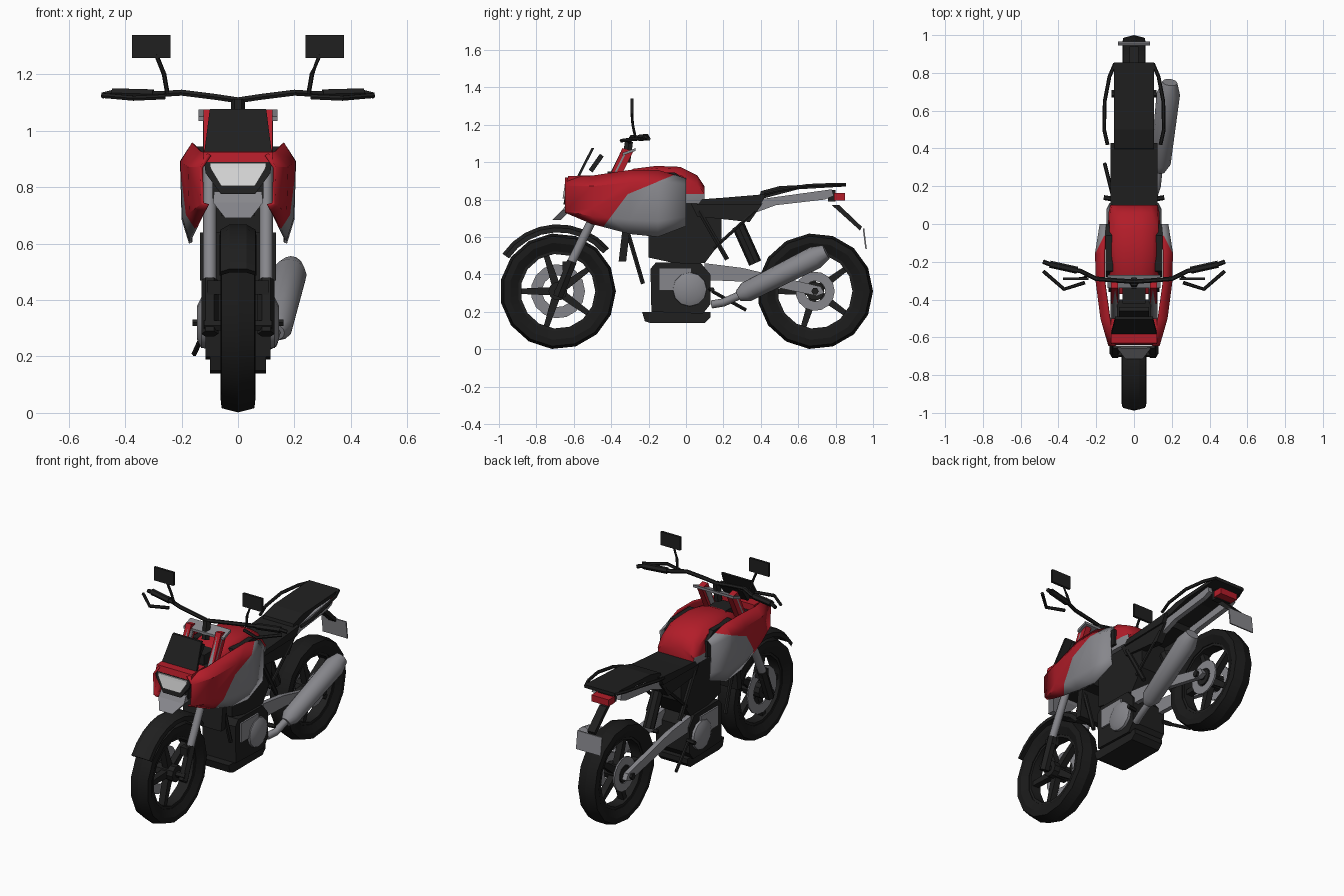
import bpy, bmesh, math
from mathutils import Vector

if "Cube" in bpy.data.objects:
    bpy.data.objects.remove(bpy.data.objects["Cube"])


def material(name, rgb):
    m = bpy.data.materials.new(name)
    m.use_nodes = True
    m.diffuse_color = (*rgb, 1)
    m.node_tree.nodes["Principled BSDF"].inputs["Base Color"].default_value = (*rgb, 1)
    return m


BLACK = material("black plastic", (0.014, 0.014, 0.014))
RUBBER = material("tyre rubber", (0.01, 0.01, 0.01))
RED = material("red paint", (0.45, 0.012, 0.022))
GREY = material("grey metal", (0.24, 0.24, 0.26))
WHITE = material("headlight lens", (0.7, 0.7, 0.7))


def finish(name, bm, *mats, smooth=0):
    bmesh.ops.recalc_face_normals(bm, faces=bm.faces)
    me = bpy.data.meshes.new(name)
    bm.to_mesh(me)
    bm.free()
    for m in mats:
        me.materials.append(m)
    ob = bpy.data.objects.new(name, me)
    bpy.context.collection.objects.link(ob)
    if smooth:
        bpy.ops.object.select_all(action='DESELECT')
        ob.select_set(True)
        bpy.context.view_layer.objects.active = ob
        bpy.ops.object.shade_smooth_by_angle(angle=math.radians(smooth))
    return ob


def loft(rings, closed=True, loop=False, caps=True):
    """Bridge rings of points into a surface."""
    bm = bmesh.new()
    vs = [[bm.verts.new(p) for p in r] for r in rings]
    n = len(vs[0])
    for a, b in zip(vs, vs[1:] + (vs[:1] if loop else [])):
        for i in range(n if closed else n - 1):
            j = (i + 1) % n
            bm.faces.new((a[i], a[j], b[j], b[i]))
    if closed and caps and not loop:
        bm.faces.new(vs[0])
        bm.faces.new(vs[-1])
    return bm


def prism(name, pts, x0, x1, mat):
    """Side profile of (y, z) points extruded across x."""
    return finish(name, loft([[(x, y, z) for y, z in pts] for x in (x0, x1)]), mat)


def box(name, x, y, z, mat):
    return prism(name, [(y[0], z[0]), (y[1], z[0]), (y[1], z[1]), (y[0], z[1])], *x, mat)


def tube(name, pts, r, mat, n=6, smooth=0):
    """Tube along a path; r is one radius or one per point."""
    pts = [Vector(p) for p in pts]
    rs = r if isinstance(r, (list, tuple)) else [r] * len(pts)
    rings = []
    for i, p in enumerate(pts):
        d = (pts[min(i + 1, len(pts) - 1)] - pts[max(i - 1, 0)]).normalized()
        u = d.cross((0, 0, 1) if abs(d.z) < 0.95 else (0, 1, 0)).normalized()
        v = d.cross(u)
        angles = [math.tau * k / n for k in range(n)]
        rings.append([p + (u * math.cos(a) + v * math.sin(a)) * rs[i] for a in angles])
    return finish(name, loft(rings), mat, smooth=smooth)


def revolve(name, prof, cy, cz, mat, n=15, arc=None):
    """Closed (radius, x) profile turned about a wheel axle."""
    a0, a1 = arc or (0, 360)
    steps = n + 1 if arc else n
    angs = [math.radians(a0 + (a1 - a0) * k / n) for k in range(steps)]
    rings = [[(x, cy + r * math.cos(a), cz + r * math.sin(a)) for r, x in prof] for a in angs]
    return finish(name, loft(rings, loop=not arc), mat, smooth=25)


def ring(r0, r1, x0, x1):
    return [(r0, x0), (r1, x0), (r1, x1), (r0, x1)]


FY, RY, AZ = -0.685, 0.69, 0.31
SIDES = (("left", 1), ("right", -1))

# wheels
for end, cy in (("front", FY), ("rear", RY)):
    tyre = [(0.215, -0.04), (0.26, -0.062), (0.295, -0.058), (0.31, 0),
            (0.295, 0.058), (0.26, 0.062), (0.215, 0.04)]
    revolve(end + "_tyre", tyre, cy, AZ, RUBBER)
    revolve(end + "_rim", ring(0.2, 0.222, -0.035, 0.035), cy, AZ, BLACK)
    tube(end + "_hub", [(-0.06, cy, AZ), (0.06, cy, AZ)], 0.05, BLACK, 10)
    tube(end + "_axle", [(-0.12, cy, AZ), (0.12, cy, AZ)], 0.02, BLACK)
    for k in range(5):
        a = math.radians(90 + 72 * k + 18)
        c, s = math.cos(a), math.sin(a)
        prism(f"{end}_spoke_{k + 1}", [(cy + c * r - s * w, AZ + s * r + c * w) for r, w in
              ((0.03, -0.022), (0.21, -0.014), (0.21, 0.014), (0.03, 0.022))], -0.02, 0.02, BLACK)
revolve("front_brake_disc", ring(0.085, 0.145, -0.048, -0.04), FY, AZ, GREY)
revolve("rear_brake_disc", ring(0.055, 0.105, 0.045, 0.055), RY, AZ, GREY)
revolve("rear_sprocket", ring(0.055, 0.105, -0.06, -0.05), RY, AZ, GREY)

# front mudguard and fork
revolve("front_mudguard", [(0.315, -0.066), (0.34, -0.062), (0.358, -0.03), (0.358, 0.03),
        (0.34, 0.062), (0.315, 0.066), (0.335, 0.03), (0.335, -0.03)], FY, AZ, BLACK, 8, (40, 146))
for side, s in SIDES:
    x = 0.1 * s
    tube(side + "_fork_lower", [(x, FY, 0.28), (x, FY + 0.075, 0.47)], 0.03, BLACK, 6)
    tube(side + "_fork_tube", [(x, FY + 0.065, 0.45), (x, -0.33, 1.04)], 0.024, GREY, 8, 50)
    box(side + "_fork_brace", sorted((0.06 * s, 0.11 * s)), (-0.66, -0.6), (0.42, 0.47), BLACK)
    # red uprights beside the screen
    prism(side + "_upright", [(-0.42, 0.9), (-0.36, 0.9), (-0.28, 1.06), (-0.34, 1.075)],
          0.085 * s, 0.122 * s, RED)
prism("top_clamp", [(-0.34, 1.035), (-0.27, 1.06), (-0.27, 1.075), (-0.34, 1.05)], -0.14, 0.14, GREY)

# handlebar, levers and mirrors
bar = [(0.48, -0.2, 1.125), (0.44, -0.215, 1.135), (0.28, -0.25, 1.13), (0.2, -0.29, 1.135), (0.08, -0.3, 1.12)]
tube("handlebar", bar + [(0, -0.305, 1.108)] + [(-x, y, z) for x, y, z in reversed(bar)], 0.012, BLACK)
tube("bar_riser", [(0, -0.32, 1.0), (0, -0.305, 1.11)], 0.025, BLACK)
for side, s in SIDES:
    tube(side + "_grip", [(0.3 * s, -0.245, 1.13), (0.445 * s, -0.213, 1.134)], 0.019, BLACK)
    tube(side + "_lever", [(0.48 * s, -0.25, 1.125), (0.37 * s, -0.345, 1.115),
         (0.26 * s, -0.31, 1.12)], 0.01, BLACK)
    tube(side + "_mirror_stem", [(0.25 * s, -0.27, 1.13), (0.262 * s, -0.285, 1.2),
         (0.29 * s, -0.29, 1.27)], 0.008, BLACK)
    box(side + "_mirror", sorted((0.24 * s, 0.375 * s)), (-0.297, -0.282), (1.257, 1.34), BLACK)

# side fairings: red nose, grey flank, split along two slanted lines
columns = [(-0.645, (0.1, 0.915), (0.13, 0.83), (0.105, 0.735)),
           (-0.5, (0.13, 0.925), (0.172, 0.83), (0.14, 0.672)),
           (-0.3, (0.158, 0.955), (0.198, 0.85), (0.168, 0.618)),
           (-0.15, (0.158, 0.955), (0.2, 0.85), (0.168, 0.602)),
           (0.0, (0.15, 0.91), (0.176, 0.84), (0.165, 0.66))]
cuts = [((-0.45, 0.645), (-0.31, 0.83)), ((-0.31, 0.83), (-0.06, 0.93))]
for side, s in SIDES:
    rows = []
    for y, t, m, b in columns:
        low = (m[0] * 0.97, (m[1] + b[1]) / 2 - 0.04)
        rows.append([(s * x, y, z) for x, z in (t, (m[0], m[1] + 0.04), low, b)])
    bm = loft(rows, closed=False)
    lines = [(Vector((0, *a)), Vector((0, a[1] - b[1], b[0] - a[0])).normalized()) for a, b in cuts]
    for co, no in lines:
        bmesh.ops.bisect_plane(bm, geom=bm.verts[:] + bm.edges[:] + bm.faces[:], plane_co=co, plane_no=no)
    for f in bm.faces:
        f.material_index = int(all((f.calc_center_median() - co).dot(no) < 0 for co, no in lines))
    ob = finish(side + "_fairing", bm, RED, GREY, smooth=35)
    mod = ob.modifiers.new("thickness", 'SOLIDIFY')
    mod.thickness, mod.offset = 0.012, 0
    prism(side + "_tank_infill", [(-0.28, 0.8), (0.0, 0.8), (0.0, 0.9), (-0.06, 0.945), (-0.25, 0.945)],
          0.11 * s, 0.15 * s, BLACK)

# fuel tank: red above, grey skirt
rings = []
for y, w, top in ((-0.37, 0.1, 0.925), (-0.28, 0.125, 0.965), (-0.16, 0.13, 0.98),
                  (-0.03, 0.13, 0.975), (0.06, 0.127, 0.93), (0.1, 0.118, 0.87)):
    half = [(w, 0.78), (w + 0.008, 0.83), (w, top - 0.045), (w * 0.75, top - 0.012), (w * 0.3, top)]
    rings.append([(x, y, z) for x, z in half] + [(-x, y, z) for x, z in reversed(half)])
bm = loft(rings)
for f in bm.faces:
    f.material_index = int(f.calc_center_median().z < 0.82)
finish("fuel_tank", bm, RED, GREY, smooth=40)

# nose: cowl, headlight, beak, screen, instruments
prism("nose_cowl", [(-0.64, 0.885), (-0.63, 0.925), (-0.5, 0.93), (-0.5, 0.885)], -0.122, 0.122, RED)
box("headlight_housing", (-0.09, 0.09), (-0.625, -0.4), (0.76, 0.89), BLACK)


def nose_panel(name, rows, depth, mat):
    """Tapered panel from (half width, y, z) rows, top to bottom."""
    finish(name, loft([[(-w, y, z), (w, y, z), (w, y + depth, z), (-w, y + depth, z)]
                       for w, y, z in rows]), mat)


nose_panel("headlight_surround", [(0.12, -0.64, 0.89), (0.115, -0.643, 0.85), (0.06, -0.655, 0.775)], 0.03, BLACK)
nose_panel("headlight", [(0.1, -0.648, 0.885), (0.098, -0.65, 0.868), (0.06, -0.66, 0.805)], 0.012, WHITE)
nose_panel("beak", [(0.085, -0.635, 0.785), (0.088, -0.66, 0.745), (0.045, -0.715, 0.69)], 0.045, GREY)
nose_panel("screen", [(0.1, -0.505, 1.077), (0.12, -0.585, 0.92)], 0.015, BLACK)
prism("instruments", [(-0.52, 0.96), (-0.5, 0.945), (-0.44, 1.03), (-0.46, 1.045)], -0.08, 0.08, BLACK)
box("headstock", (-0.06, 0.06), (-0.42, -0.3), (0.7, 0.95), BLACK)

# engine and frame
prism("engine_block", [(-0.185, 0.2), (-0.19, 0.43), (-0.16, 0.465), (0.08, 0.46), (0.13, 0.4),
      (0.13, 0.24), (0.09, 0.19)], -0.115, 0.115, BLACK)
prism("sump_guard", [(-0.235, 0.2), (-0.22, 0.15), (-0.19, 0.14), (0.1, 0.14), (0.13, 0.17),
      (0.13, 0.2)], -0.1, 0.1, BLACK)
prism("cylinder_and_airbox", [(-0.2, 0.8), (-0.2, 0.49), (-0.06, 0.46), (0.1, 0.46), (0.19, 0.58),
      (0.19, 0.8)], -0.1, 0.1, BLACK)
prism("radiator", [(-0.36, 0.47), (-0.32, 0.47), (-0.3, 0.64), (-0.34, 0.64)], -0.135, 0.135, BLACK)
for side, s in SIDES:
    x = 0.11 * s
    tube(side + "_engine_cover", [(x, 0.02, 0.32), (x + 0.02 * s, 0.02, 0.32), (x + 0.035 * s, 0.02, 0.32)],
         [0.092, 0.09, 0.06], GREY, 12, 40)
    box(side + "_crankcase", sorted((x, x + 0.015 * s)), (-0.145, 0.03), (0.315, 0.435), GREY)
    tube(side + "_down_tube", [(x, -0.31, 0.62), (x, -0.23, 0.35)], 0.013, BLACK)
    tube(side + "_rear_frame", [(x, 0.07, 0.74), (x, 0.22, 0.48)], 0.014, BLACK)
    tube(side + "_seat_strut", [(x, 0.37, 0.74), (x, 0.15, 0.54)], 0.01, BLACK)
    prism(side + "_swingarm", [(0.1, 0.37), (0.1, 0.46), (0.3, 0.435), (0.72, 0.335), (0.74, 0.3),
          (0.7, 0.285), (0.34, 0.36)], 0.075 * s, 0.105 * s, GREY)
    tube(side + "_footpeg", [(0.1 * s, 0.13, 0.32), (0.16 * s, 0.14, 0.32)], 0.013, BLACK)
    # subframe and grab rail
    prism(side + "_subframe", [(0.29, 0.7), (0.38, 0.8), (0.78, 0.855), (0.79, 0.82), (0.74, 0.8),
          (0.48, 0.77)], 0.07 * s, 0.1 * s, GREY)
    tube(side + "_grab_rail", [(0.1 * s, 0.85, 0.88), (0.13 * s, 0.78, 0.88), (0.155 * s, 0.65, 0.875),
         (0.158 * s, 0.5, 0.85), (0.14 * s, 0.42, 0.83)], 0.01, BLACK)
    prism(side + "_side_panel", [(0.02, 0.79), (0.06, 0.71), (0.34, 0.68), (0.41, 0.78)],
          0.07 * s, 0.115 * s, BLACK)
tube("shock_absorber", [(0, 0.28, 0.66), (0, 0.37, 0.46)], 0.035, BLACK, 8)
tube("side_stand", [(-0.11, 0.14, 0.31), (-0.155, 0.32, 0.21)], 0.01, BLACK)

# exhaust
tube("header_pipe", [(0.1, 0.14, 0.24), (0.12, 0.2, 0.25), (0.13, 0.29, 0.29)], 0.022, GREY, 8, 50)
tube("silencer", [(0.135, 0.28, 0.285), (0.14, 0.32, 0.305), (0.182, 0.69, 0.49), (0.19, 0.75, 0.52)],
     [0.03, 0.054, 0.062, 0.04], GREY, 12, 50)

# seat and tail
prism("rider_seat", [(0.06, 0.8), (0.06, 0.77), (0.4, 0.775), (0.43, 0.83), (0.38, 0.825), (0.2, 0.81)],
      -0.125, 0.125, BLACK)
prism("passenger_seat", [(0.39, 0.8), (0.4, 0.845), (0.5, 0.872), (0.855, 0.89), (0.855, 0.87),
      (0.6, 0.855)], -0.105, 0.105, BLACK)
box("tail_light", (-0.06, 0.06), (0.79, 0.85), (0.795, 0.835), RED)
box("tail_light_mount", (-0.05, 0.05), (0.76, 0.8), (0.79, 0.85), BLACK)
prism("plate_bracket", [(0.78, 0.77), (0.82, 0.77), (0.94, 0.655), (0.93, 0.635)], -0.025, 0.025, BLACK)
prism("number_plate", [(0.945, 0.645), (0.953, 0.645), (0.967, 0.535), (0.959, 0.535)], -0.085, 0.085, GREY)
